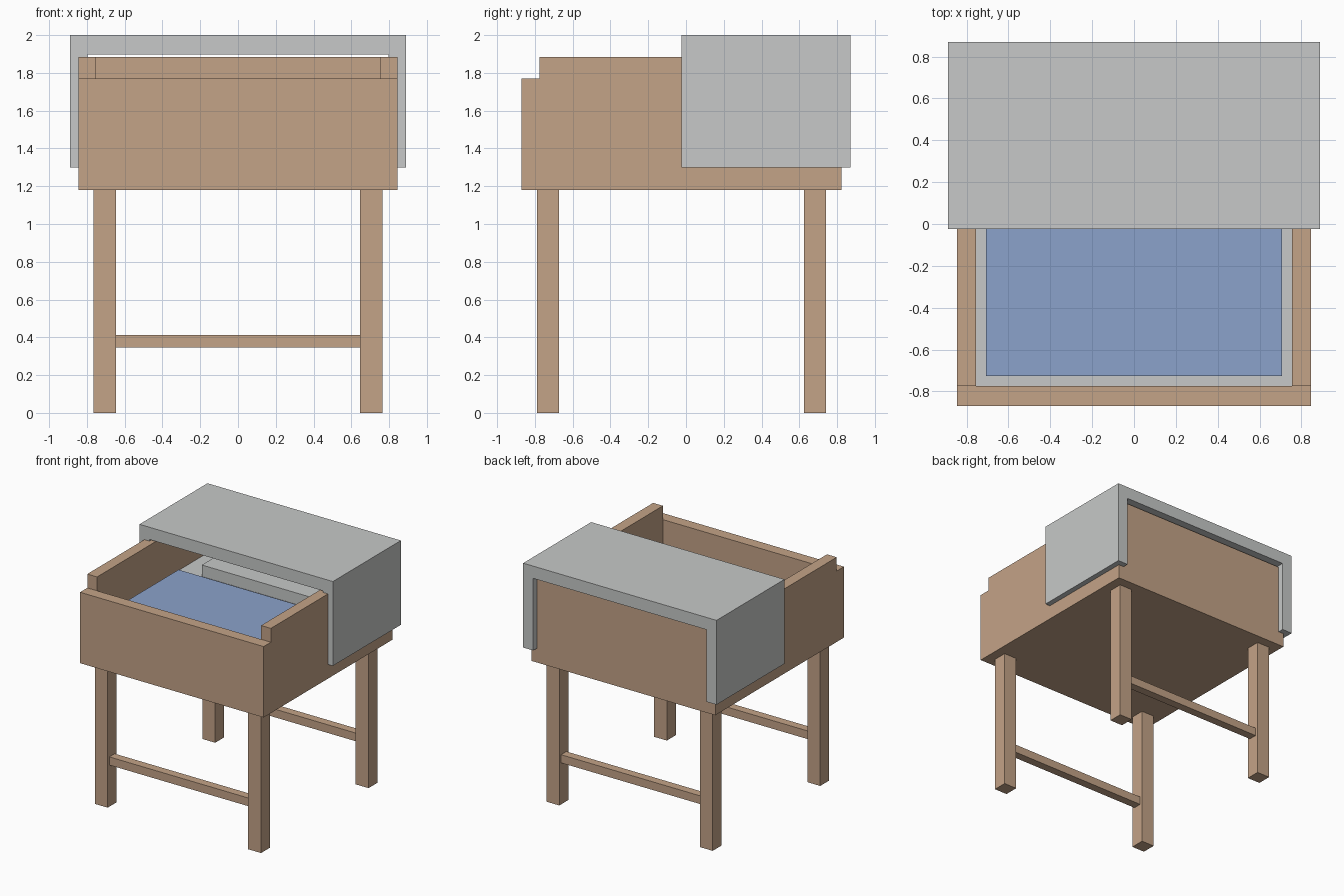
import bpy, bmesh

if "Cube" in bpy.data.objects:
    bpy.data.objects.remove(bpy.data.objects["Cube"])


def material(name, rgb):
    # sRGB 0-255 converted to linear
    lin = [((c / 255 + 0.055) / 1.055) ** 2.4 for c in rgb]
    m = bpy.data.materials.new(name)
    m.diffuse_color = (*lin, 1)
    m.use_nodes = True
    m.node_tree.nodes["Principled BSDF"].inputs["Base Color"].default_value = m.diffuse_color
    return m


wood = material("wood", (196, 163, 135))
grey = material("grey fabric", (199, 201, 200))
blue = material("blue blanket", (139, 162, 203))


def finish(name, bm, mat):
    bmesh.ops.recalc_face_normals(bm, faces=bm.faces)
    me = bpy.data.meshes.new(name)
    bm.to_mesh(me)
    bm.free()
    me.materials.append(mat)
    ob = bpy.data.objects.new(name, me)
    bpy.context.collection.objects.link(ob)


def box(name, x, y, z, mat):
    bm = bmesh.new()
    bmesh.ops.create_cube(bm, size=1)
    for v in bm.verts:
        v.co = [r[0] if c < 0 else r[1] for c, r in zip(v.co, (x, y, z))]
    finish(name, bm, mat)


# Crib body: floor and four walls
W, IN = 0.845, 0.755
box("floor", (-IN, IN), (-0.775, 0.73), (1.18, 1.27), wood)
box("front_wall", (-W, W), (-0.87, -0.775), (1.18, 1.77), wood)
box("back_wall", (-IN, IN), (0.73, 0.822), (1.18, 1.885), wood)
for side, s in (("left", -1), ("right", 1)):
    box(side + "_wall", sorted((s * IN, s * W)), (-0.775, 0.822), (1.18, 1.885), wood)

# Bedding
box("mattress", (-IN, IN), (-0.775, 0.73), (1.27, 1.53), grey)
box("blanket", (-0.708, 0.708), (-0.727, 0.23), (1.53, 1.574), blue)
box("pillow", (-0.55, 0.55), (0.31, 0.67), (1.53, 1.625), grey)

# Legs and the rails between them
for end, y0, y1 in (("front", -0.79, -0.672), ("back", 0.624, 0.742)):
    for side, s in (("left", -1), ("right", 1)):
        box(f"{end}_{side}_leg", sorted((s * 0.647, s * 0.765)), (y0, y1), (0, 1.18), wood)
    mid = (y0 + y1) / 2
    box(end + "_rail", (-0.647, 0.647), (mid - 0.035, mid + 0.035), (0.345, 0.413), wood)

# Hood: upside-down U profile extruded along y
profile = [(-0.89, 1.298), (-0.89, 2), (0.89, 2), (0.89, 1.298),
           (0.797, 1.298), (0.797, 1.898), (-0.797, 1.898), (-0.797, 1.298)]
bm = bmesh.new()
face = bm.faces.new([bm.verts.new((x, -0.024, z)) for x, z in profile])
ext = bmesh.ops.extrude_face_region(bm, geom=[face], use_keep_orig=True)
bmesh.ops.translate(bm, vec=(0, 0.894, 0),
                    verts=[g for g in ext["geom"] if isinstance(g, bmesh.types.BMVert)])
finish("hood", bm, grey)
